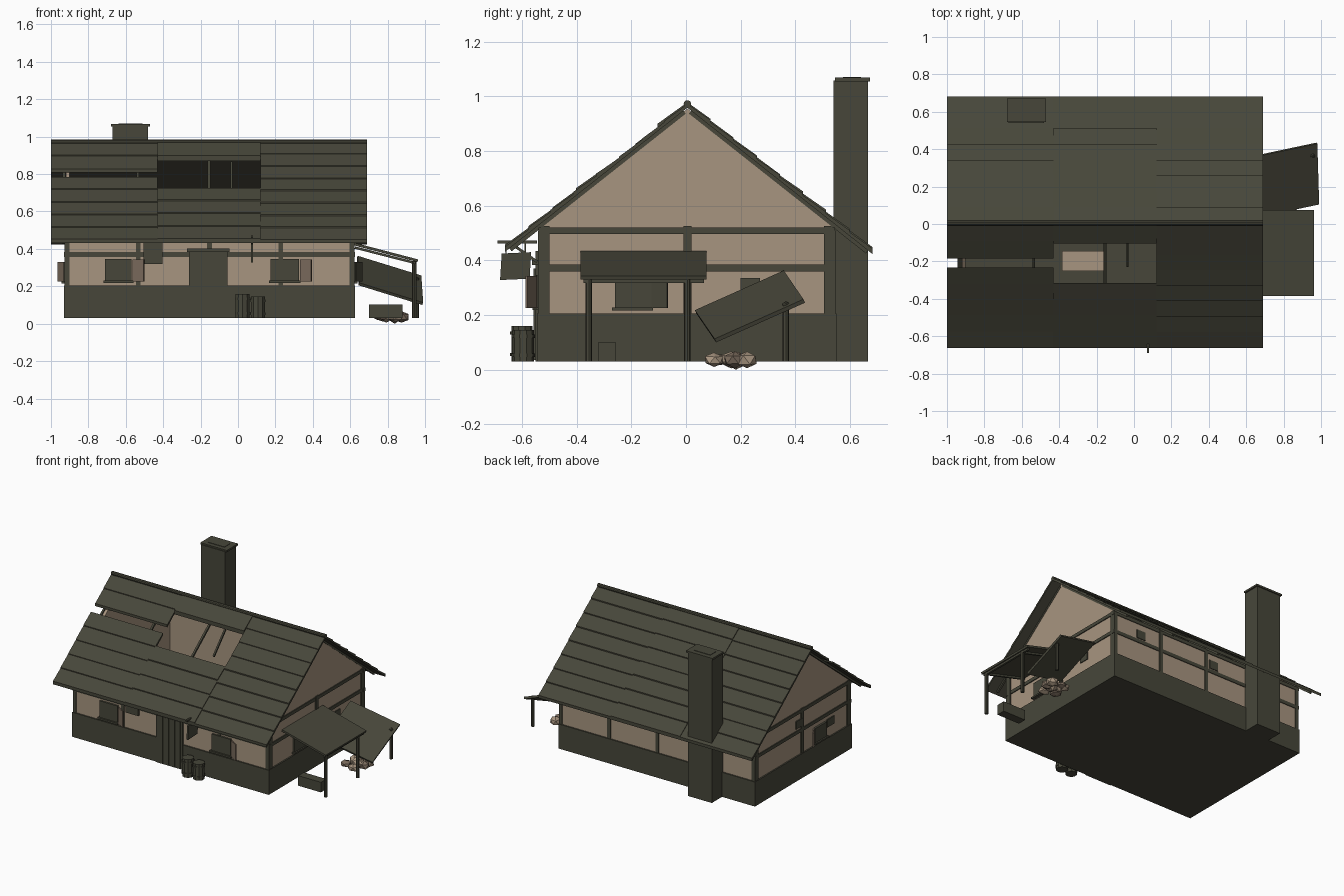
import bpy, bmesh, math, random
from mathutils import Vector

random.seed(4)
if "Cube" in bpy.data.objects:
    bpy.data.objects.remove(bpy.data.objects["Cube"], do_unlink=True)


def material(name, rgb):
    m = bpy.data.materials.new(name)
    m.use_nodes = True
    m.diffuse_color = (*rgb, 1)
    m.node_tree.nodes["Principled BSDF"].inputs["Base Color"].default_value = (*rgb, 1)
    return m


DARK = material("dark olive timber", (0.063, 0.062, 0.042))
PLASTER = material("tan plaster", (0.39, 0.30, 0.215))
BROWN = material("weathered brown", (0.20, 0.15, 0.11))


def finish(name, bm, mat):
    bmesh.ops.recalc_face_normals(bm, faces=bm.faces)
    me = bpy.data.meshes.new(name)
    bm.to_mesh(me)
    bm.free()
    me.materials.append(mat)
    ob = bpy.data.objects.new(name, me)
    bpy.context.collection.objects.link(ob)
    return ob


def extrude(name, outline, offset, mat):
    """Solid from a flat outline pushed along an offset vector."""
    bm = bmesh.new()
    face = bm.faces.new([bm.verts.new(p) for p in outline])
    out = bmesh.ops.extrude_face_region(bm, geom=[face], use_keep_orig=True)
    verts = [g for g in out["geom"] if isinstance(g, bmesh.types.BMVert)]
    bmesh.ops.translate(bm, verts=verts, vec=Vector(offset))
    return finish(name, bm, mat)


def box(name, x0, x1, y0, y1, z0, z1, mat=DARK):
    return extrude(name, [(x0, y0, z0), (x1, y0, z0), (x1, y1, z0), (x0, y1, z0)],
                   (0, 0, z1 - z0), mat)


def prism(name, yz, x0, x1, mat=DARK):
    return extrude(name, [(x0, y, z) for y, z in yz], (x1 - x0, 0, 0), mat)


def beam(name, a, b, w, mat=DARK):
    a, b = Vector(a), Vector(b)
    d = (b - a).normalized()
    side = d.cross(Vector((0, 0, 1)) if abs(d.z) < 0.9 else Vector((1, 0, 0))).normalized() * w / 2
    up = d.cross(side)
    return extrude(name, [a + side + up, a - side + up, a - side - up, a + side - up], b - a, mat)


def slab(name, a, b, c, t, mat=DARK):
    a, b, c = Vector(a), Vector(b), Vector(c)
    n = (b - a).cross(c - b).normalized()
    return extrude(name, [a, b, c, a + c - b], n * t, mat)


def cylinder(name, centre, r, length, sides, axis="Z", mat=DARK):
    bpy.ops.mesh.primitive_cylinder_add(
        vertices=sides, radius=r, depth=length, location=centre,
        rotation=(0, math.pi / 2, 0) if axis == "X" else (0, 0, 0))
    ob = bpy.context.object
    ob.name = name
    ob.data.materials.append(mat)
    return ob


# House limits
X0, X1, Y0, Y1 = -0.93, 0.625, -0.545, 0.55
BASE, TOP = 0.205, 0.52
T = 0.03
RIDGE_Y, RIDGE_Z, PITCH = 0.005, 0.972, 0.79

# Stone base and floor
box("floor", X0, X1, Y0, Y1, 0.03, 0.045)
for n, y in (("front", Y0), ("back", Y1 - T)):
    box(n + "_stone_base", X0, X1, y, y + T, 0.03, BASE)
for n, x in (("right", X0), ("left", X1 - T)):
    box(n + "_stone_base", x, x + T, Y0, Y1, 0.03, BASE)
box("fallen_plaster", -0.385, -0.155, -0.25, -0.145, 0.045, 0.055, PLASTER)

# Plaster walls and gables, set in behind the timbers
I = 0.01
box("front_wall", X0 + I, X1 - I, Y0 + I, Y0 + T, BASE, TOP, PLASTER)
box("back_wall", X0 + I, X1 - I, Y1 - T, Y1 - I, BASE, TOP, PLASTER)
gable = [(Y0 + I, BASE), (Y1 - I, BASE), (Y1 - I, TOP), (RIDGE_Y, 0.955), (Y0 + I, TOP)]
prism("right_gable", gable, X0 + I, X0 + T, PLASTER)
prism("left_gable", gable, X1 - T, X1 - I, PLASTER)

# Timber frame
for y in (Y0, Y1 - T):
    for i in range(5):
        x = X0 + 0.003 + i * (X1 - X0 - 0.031) / 4
        box("wall_post", x, x + 0.025, y + 0.004, y + T - 0.004, BASE, TOP - 0.01)
    for z in (0.357, 0.495):
        box("wall_rail", X0, X1, y + 0.005, y + T - 0.005, z, z + 0.025)
for x in (X0, X1 - T):
    for y in (Y0 + 0.03, RIDGE_Y, Y1 - 0.03):
        box("gable_post", x + 0.003, x + T - 0.003, y - 0.015, y + 0.015, BASE, 0.525)
    for z in (0.36, 0.497):
        box("gable_rail", x + 0.004, x + T - 0.004, Y0 + 0.01, Y1 - 0.01, z, z + 0.024)

# Roof: three bays a side, each laid in overlapping board rows with gaps left open
RUN = {-1: 0.667, 1: 0.677}
bays = [(-1.0, -0.43), (-0.43, 0.12), (0.12, 0.69)]
spans = {
    (-1, 0): [(0, 0.19), (0.237, 1)],
    (-1, 1): [(0, 0.11), (0.32, 1)],
}


def roof_point(s, d, lift):
    return (RIDGE_Y + s * d, RIDGE_Z - PITCH * d + lift)


for s in (-1, 1):
    for b, (xa, xb) in enumerate(bays):
        bump = 0.006 if b == 1 else 0
        for u0, u1 in spans.get((s, b), [(0, 1)]):
            d0, d1 = u0 if u0 else 0, RUN[s] if u1 == 1 else u1
            rows = max(1, round((d1 - d0) / 0.083))
            for r in range(rows):
                e0 = d0 + (d1 - d0) * r / rows
                e1 = d0 + (d1 - d0) * (r + 1) / rows
                lap = 0.004 + random.random() * 0.005
                prism("roof_board", [roof_point(s, e0, bump), roof_point(s, e1, bump + lap),
                                     roof_point(s, e1, -0.014), roof_point(s, e0, -0.014)], xa, xb)
    # Rafters showing at the eaves and through the hole
    for x in (-0.93, -0.535, -0.155, 0.225, 0.61):
        beam("rafter", (x, *roof_point(s, 0.01, -0.022)), (x, *roof_point(s, RUN[s] - 0.02, -0.022)), 0.014)
beam("broken_rafter", (-0.035, *roof_point(-1, 0.10, -0.03)), (-0.035, *roof_point(-1, 0.23, -0.07)), 0.012)
cylinder("ridge_pole", (-0.155, RIDGE_Y, RIDGE_Z), 0.014, 1.69, 10, "X")

# Chimney
box("chimney", -0.67, -0.48, 0.54, 0.665, 0.03, 1.058)
box("chimney_cap", -0.68, -0.47, 0.545, 0.672, 1.055, 1.068)
box("chimney_flue", -0.64, -0.51, 0.575, 0.64, 1.068, 1.071)

# Door of planks with a header
box("door_frame", -0.262, -0.055, Y0 - 0.006, Y0 + 0.02, 0.03, 0.385)
for i in range(4):
    x = -0.25 + i * 0.047
    box("door_plank", x, x + 0.042, Y0 - 0.012, Y0, 0.035, 0.37)
box("door_header", -0.272, -0.045, Y0 - 0.018, Y0 + 0.01, 0.383, 0.402)

# Front windows with sills and half-open shutters
for x, w, sx in ((-0.71, 0.14, -0.56), (0.175, 0.15, 0.335)):
    box("front_window", x, x + w, Y0 - 0.004, Y0 + 0.02, 0.228, 0.347)
    box("front_sill", x - 0.01, x + w + 0.01, Y0 - 0.016, Y0 + 0.01, 0.218, 0.23)
    slab("front_shutter", (sx, Y0, 0.225), (sx + 0.06, Y0 - 0.035, 0.225),
         (sx + 0.06, Y0 - 0.035, 0.342), 0.008, BROWN)

# Side windows
for s, x, sh in ((1, X1, DARK), (-1, X0, BROWN)):
    xa, xb = sorted((x - s * 0.02, x + s * 0.004))
    box("side_window", xa, xb, -0.26, -0.125, 0.226, 0.33)
    xa, xb = sorted((x - s * 0.02, x + s * 0.014))
    box("side_sill", xa, xb, -0.27, -0.12, 0.216, 0.227)
    slab("side_shutter", (x, -0.122, 0.226), (x + s * 0.035, -0.065, 0.226),
         (x + s * 0.035, -0.065, 0.33), 0.008, sh)

# Dark repair patches on the walls
box("front_patch", -0.505, -0.405, Y0 - 0.006, Y0 + 0.01, 0.32, 0.435)
for x in (-0.25, 0.36):
    box("back_patch", x, x + 0.07, Y1 - 0.012, Y1 - 0.004, 0.39, 0.45)
for y, z in ((-0.35, 0.28), (0.0, 0.4)):
    box("right_patch", X0 + 0.002, X0 + 0.01, y, y + 0.08, z, z + 0.055)
box("left_patch", X1 - 0.012, X1 - 0.004, 0.2, 0.27, 0.28, 0.335)

# Hanging sign on a bracket
box("sign_bracket", 0.069, 0.081, -0.69, Y0, 0.461, 0.472)
beam("sign_brace", (0.075, -0.64, 0.462), (0.075, Y0, 0.395), 0.01)
slab("sign_board", (0.069, -0.68, 0.328), (0.069, -0.572, 0.333), (0.069, -0.566, 0.43), 0.012)
for y in (-0.66, -0.59):
    box("sign_hanger", 0.073, 0.077, y, y + 0.004, 0.42, 0.463)

# Barrels by the door
for x, y, h in ((0.025, -0.60, 0.13), (0.107, -0.595, 0.115)):
    cylinder("barrel", (x, y, 0.03 + h / 2), 0.039, h, 10)
    for k in (0.2, 0.8):
        cylinder("barrel_hoop", (x, y, 0.03 + h * k), 0.043, 0.012, 10)

# Standing side awning
slab("awning_roof", (0.615, -0.385, 0.42), (0.96, -0.385, 0.33), (0.96, 0.075, 0.33), 0.014)
for y in (-0.355, 0.005):
    cylinder("awning_post", (0.943, y, 0.182), 0.012, 0.305, 8)
    beam("awning_strut", (X1, y, 0.407), (0.945, y, 0.325), 0.013)
beam("awning_beam", (0.943, -0.375, 0.325), (0.943, 0.065, 0.325), 0.014)

# Collapsed side awning
slab("fallen_awning", (0.645, 0.038, 0.205), (0.985, 0.11, 0.10), (0.975, 0.435, 0.245), 0.015)
cylinder("fallen_awning_post", (0.955, 0.365, 0.135), 0.012, 0.21, 8)
bpy.ops.mesh.primitive_ico_sphere_add(subdivisions=1, radius=0.014, location=(0.955, 0.365, 0.237))
bpy.context.object.name = "post_knob"
bpy.context.object.data.materials.append(DARK)

# Rubble heap and trough
for i in range(9):
    x, y = random.uniform(0.74, 0.89), random.uniform(0.08, 0.23)
    bpy.ops.mesh.primitive_ico_sphere_add(subdivisions=1, radius=1, location=(x, y, 0.036),
                                          rotation=(0, 0, random.uniform(0, 3)))
    rock = bpy.context.object
    rock.name = "rubble_stone"
    rock.scale = (0.045, 0.04, random.uniform(0.022, 0.036))
    for v in rock.data.vertices:
        v.co *= random.uniform(0.85, 1.05)
    rock.data.materials.append(PLASTER if i % 3 else BROWN)
box("trough", 0.70, 0.88, -0.32, -0.258, 0.03, 0.102)
